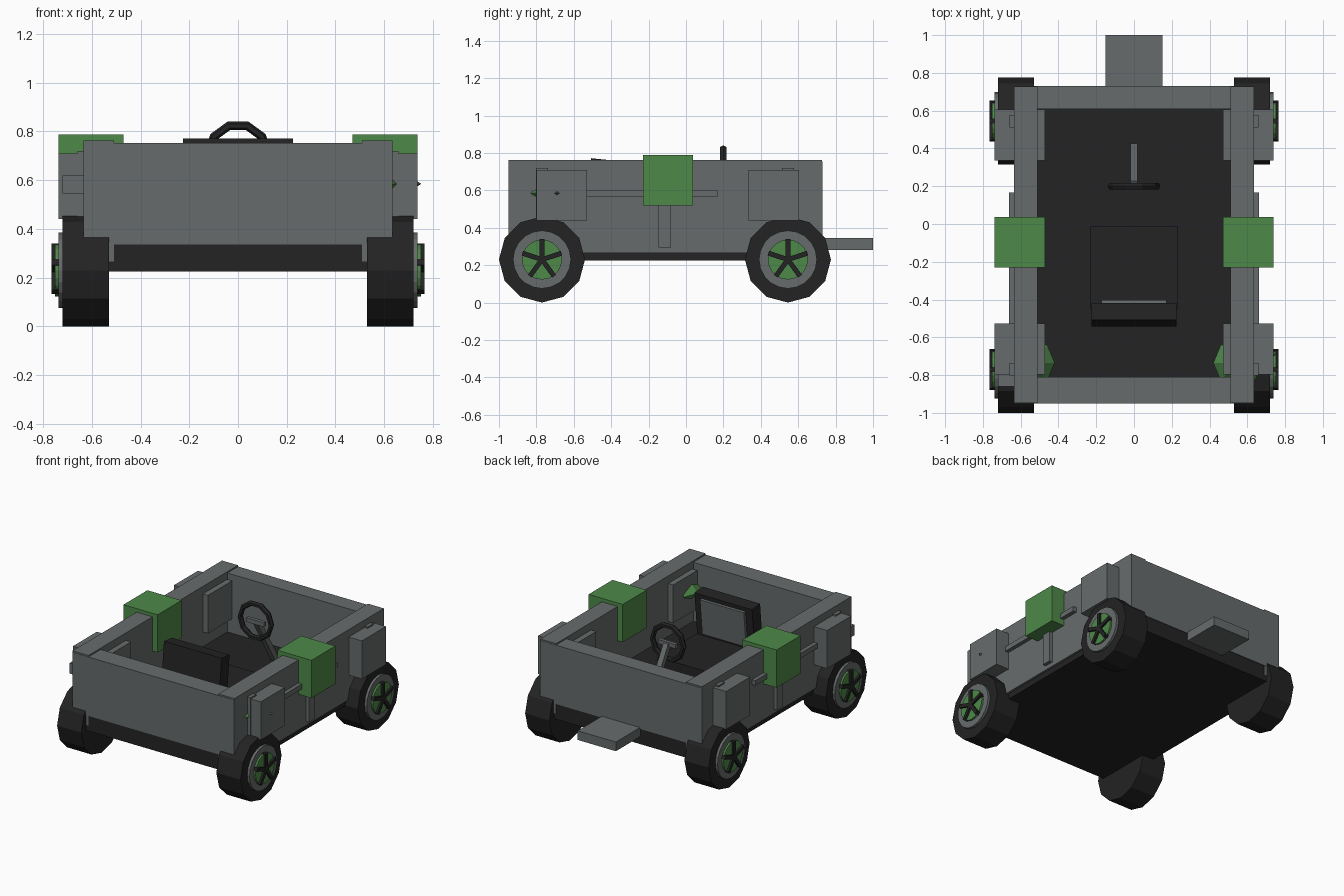
import bpy, bmesh, math
from mathutils import Matrix, Vector

if "Cube" in bpy.data.objects:
    bpy.data.objects.remove(bpy.data.objects["Cube"])


def material(name, rgb):
    m = bpy.data.materials.new(name)
    m.diffuse_color = (*rgb, 1)
    m.use_nodes = True
    m.node_tree.nodes["Principled BSDF"].inputs["Base Color"].default_value = m.diffuse_color
    return m


GREY = material("slate grey", (0.135, 0.148, 0.148))
GREEN = material("leaf green", (0.075, 0.25, 0.065))
BLACK = material("soft black", (0.017, 0.017, 0.017))


def finish(name, bm, mat):
    bmesh.ops.recalc_face_normals(bm, faces=bm.faces)
    me = bpy.data.meshes.new(name)
    bm.to_mesh(me)
    bm.free()
    me.materials.append(mat)
    ob = bpy.data.objects.new(name, me)
    bpy.context.collection.objects.link(ob)
    return ob


def box(name, mat, x, y, z, side=1, tilt=0.0):
    """Box from (min, max) ranges; side=-1 mirrors it in x; tilt turns it about x."""
    bm = bmesh.new()
    bmesh.ops.create_cube(bm, size=1)
    c = Vector((side * sum(x) / 2, sum(y) / 2, sum(z) / 2))
    s = Matrix.Diagonal((x[1] - x[0], y[1] - y[0], z[1] - z[0], 1))
    bm.transform(Matrix.Translation(c) @ Matrix.Rotation(tilt, 4, 'X') @ s)
    return finish(name, bm, mat)


def cylinder(name, mat, x, y, z, r, sides, side=1):
    """Cylinder along x between two x values."""
    bm = bmesh.new()
    bmesh.ops.create_cone(bm, cap_ends=True, segments=sides, radius1=r, radius2=r,
                          depth=x[1] - x[0])
    bm.transform(Matrix.Translation((side * sum(x) / 2, y, z))
                 @ Matrix.Rotation(math.pi / 2, 4, 'Y'))
    return finish(name, bm, mat)


def bicone(name, mat, centre, r, h, sides):
    bm = bmesh.new()
    ring = [bm.verts.new((r * math.cos(i * math.tau / sides),
                          r * math.sin(i * math.tau / sides), 0)) for i in range(sides)]
    for tip in (bm.verts.new((0, 0, h)), bm.verts.new((0, 0, -h))):
        for i in range(sides):
            bm.faces.new((ring[i], ring[(i + 1) % sides], tip))
    bm.transform(Matrix.Translation(centre))
    return finish(name, bm, mat)


# chassis and end walls
box("floor", BLACK, (-0.62, 0.62), (-0.945, 0.725), (0.225, 0.335))
box("front_wall", GREY, (-0.635, 0.635), (-0.95, -0.81), (0.335, 0.753))
box("back_wall", GREY, (-0.635, 0.635), (0.61, 0.73), (0.335, 0.753))
box("tongue", GREY, (-0.15, 0.15), (0.70, 1.0), (0.28, 0.345))

for s, label in ((1, "right"), (-1, "left")):
    # side walls and their trim
    box(label + "_wall", GREY, (0.51, 0.635), (-0.948, 0.728), (0.265, 0.763), s)
    box(label + "_rail", GREY, (0.63, 0.663), (-0.53, 0.168), (0.565, 0.60), s)
    for y in (-0.77, -0.113, 0.545):
        box(label + "_strip", GREY, (0.63, 0.66), (y - 0.033, y + 0.033), (0.295, 0.72), s)

    # cubes let into the walls
    box(label + "_block", GREEN, (0.47, 0.738), (-0.23, 0.038), (0.52, 0.788), s)
    for y in (-0.798, 0.335):
        box(label + "_pad", GREY, (0.47, 0.738), (y, y + 0.27), (0.44, 0.71), s)
    bicone(label + "_lamp", GREEN, (s * 0.55, -0.735, 0.585), 0.13, 0.13, 8)

    # wheels
    for y in (-0.77, 0.545):
        z = 0.23
        cylinder(label + "_tyre", BLACK, (0.53, 0.72), y, z, 0.23, 12, s)
        cylinder(label + "_rim", GREY, (0.60, 0.738), y, z, 0.155, 20, s)
        cylinder(label + "_hub", GREEN, (0.70, 0.751), y, z, 0.107, 20, s)
        bm = bmesh.new()
        for i in range(5):
            spoke = bmesh.ops.create_cube(bm, size=1)["verts"]
            m = (Matrix.Translation((s * 0.748, y, z))
                 @ Matrix.Rotation(i * math.tau / 5, 4, 'X')
                 @ Matrix.Translation((0, 0, 0.054))
                 @ Matrix.Diagonal((0.034, 0.026, 0.112, 1)))
            bmesh.ops.transform(bm, matrix=m, verts=spoke)
        finish(label + "_spokes", bm, BLACK)

# small one-sided details
box("left_mirror", GREY, (0.63, 0.72), (-0.86, -0.79), (0.545, 0.62), -1)
bicone("right_stud", GREY, (0.71, -0.69, 0.585), 0.042, 0.03, 4)

# seat
box("seat_cushion", BLACK, (-0.23, 0.23), (-0.45, -0.01), (0.33, 0.46))
box("seat_back", BLACK, (-0.226, 0.226), (-0.525, -0.435), (0.42, 0.768), 1, -0.1)
box("seat_panel", GREY, (-0.172, 0.172), (-0.445, -0.415), (0.48, 0.735), 1, -0.1)

# steering wheel
bm = bmesh.new()
N, M = 10, 6
rings = []
for i in range(N):
    a = i * math.tau / N
    rings.append([])
    for j in range(M):
        b = j * math.tau / M
        r = 0.122 + 0.018 * math.cos(b)
        rings[-1].append(bm.verts.new((r * math.cos(a), 0.2 + 0.02 * math.sin(b),
                                       0.707 + r * math.sin(a))))
for i in range(N):
    p, q = rings[i], rings[(i + 1) % N]
    for j in range(M):
        k = (j + 1) % M
        bm.faces.new((p[j], q[j], q[k], p[k]))
finish("steering_wheel", bm, BLACK)
box("steering_spoke", GREY, (-0.07, 0.07), (0.19, 0.215), (0.685, 0.715))

# steering column sloping down to the floor
top, low = Vector((0, 0.21, 0.70)), Vector((0, 0.41, 0.36))
d = low - top
bm = bmesh.new()
bmesh.ops.create_cube(bm, size=1)
bm.transform(Matrix.Translation((top + low) / 2) @ d.to_track_quat('Z', 'Y').to_matrix().to_4x4()
             @ Matrix.Diagonal((0.038, 0.038, d.length, 1)))
finish("steering_column", bm, GREY)
